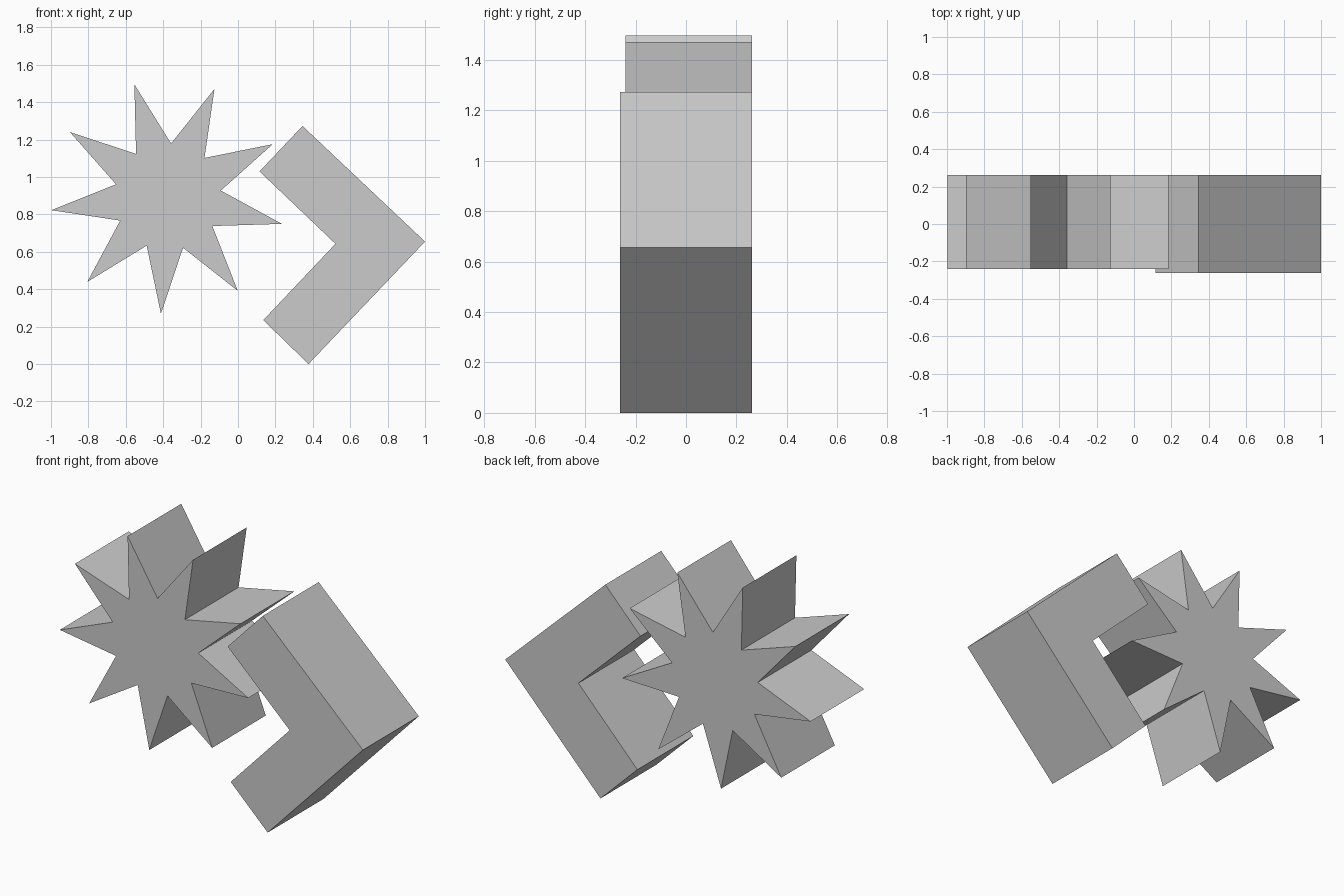
import bpy, bmesh
from math import cos, sin, radians

if "Cube" in bpy.data.objects:
    bpy.data.objects.remove(bpy.data.objects["Cube"])


def prism(name, outline, y0, y1):
    """Extrude an x-z outline along y."""
    bm = bmesh.new()
    face = bm.faces.new([bm.verts.new((x, y0, z)) for x, z in outline])
    side = bmesh.ops.extrude_face_region(bm, geom=[face])["geom"]
    bmesh.ops.translate(bm, vec=(0, y1 - y0, 0),
                        verts=[v for v in side if isinstance(v, bmesh.types.BMVert)])
    bmesh.ops.recalc_face_normals(bm, faces=bm.faces)
    mesh = bpy.data.meshes.new(name)
    bm.to_mesh(mesh)
    bm.free()
    obj = bpy.data.objects.new(name, mesh)
    bpy.context.collection.objects.link(obj)
    return obj


# Nine-pointed star, alternating tip and notch radii
CX, CZ, TIP, NOTCH, START = -0.375, 0.895, 0.627, 0.285, 26.6
star = []
for i in range(18):
    r = NOTCH if i % 2 else TIP
    a = radians(START + 20 * i)
    star.append((CX + r * cos(a), CZ + r * sin(a)))
prism("star", star, -0.24, 0.261)

# Chevron pointing right
prism("chevron", [(0.345, 1.273), (0.115, 1.03), (0.521, 0.643),
                  (0.135, 0.235), (0.377, 0.0), (1.0, 0.655)], -0.261, 0.261)
